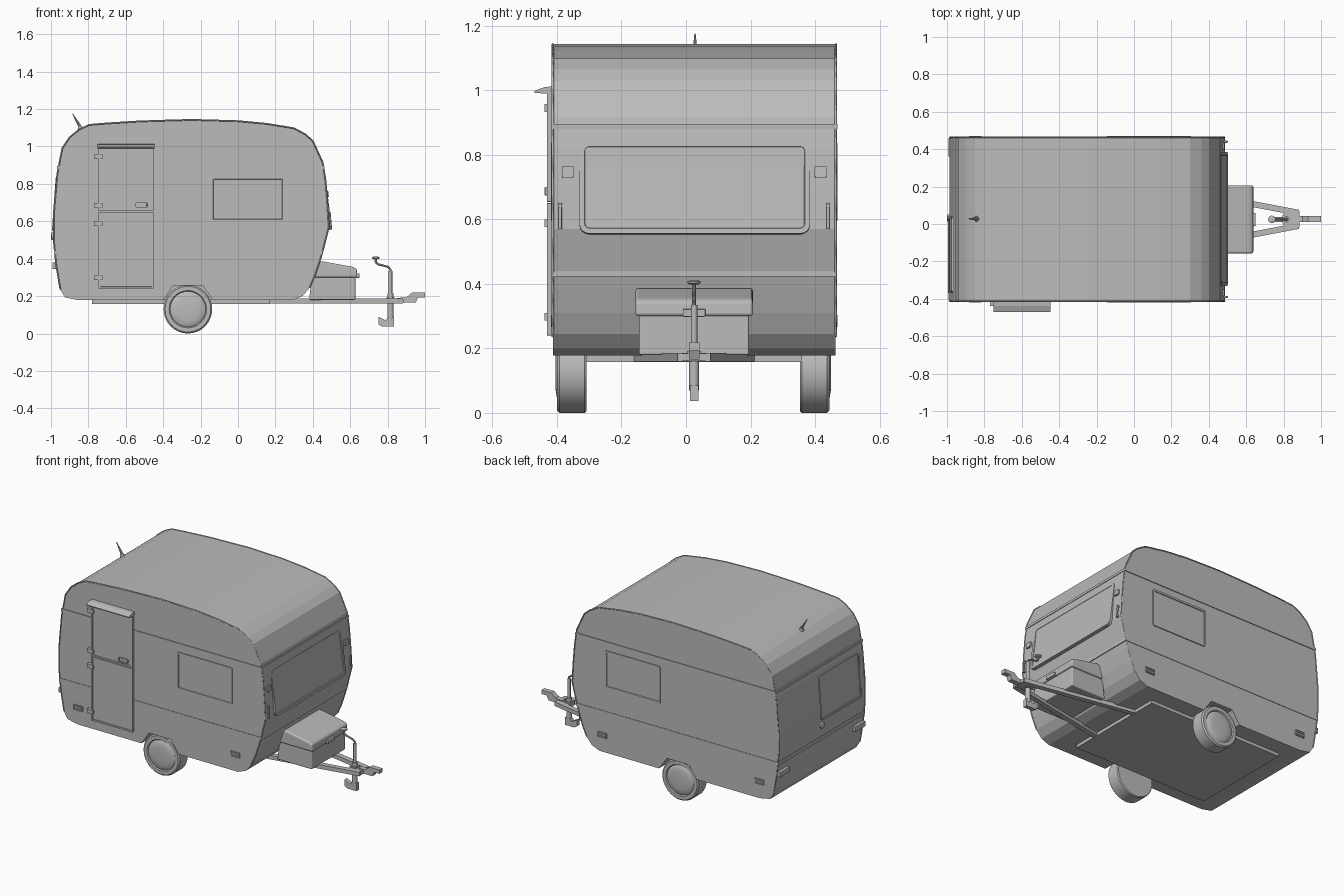
import bpy, bmesh, math
from mathutils import Vector, Matrix

if "Cube" in bpy.data.objects:
    bpy.data.objects.remove(bpy.data.objects["Cube"])

YC, Y0, Y1 = 0.025, -0.413, 0.464      # body centre line and side planes
grey = bpy.data.materials.new("light grey")
grey.diffuse_color = (0.5, 0.5, 0.5, 1)
grey.use_nodes = True
grey.node_tree.nodes["Principled BSDF"].inputs["Base Color"].default_value = grey.diffuse_color


def finish(name, bm, smooth=False):
    bmesh.ops.recalc_face_normals(bm, faces=bm.faces)
    me = bpy.data.meshes.new(name)
    bm.to_mesh(me)
    bm.free()
    me.materials.append(grey)
    ob = bpy.data.objects.new(name, me)
    bpy.context.collection.objects.link(ob)
    if smooth:
        bpy.ops.object.select_all(action='DESELECT')
        ob.select_set(True)
        bpy.context.view_layer.objects.active = ob
        bpy.ops.object.shade_smooth_by_angle(angle=math.radians(35))
    return ob


def box(name, x0, x1, y0, y1, z0, z1, bevel=0):
    bm = bmesh.new()
    m = Matrix.Translation(((x0 + x1) / 2, (y0 + y1) / 2, (z0 + z1) / 2)) @ Matrix.Diagonal((x1 - x0, y1 - y0, z1 - z0, 1))
    bmesh.ops.create_cube(bm, size=1, matrix=m)
    if bevel:
        bmesh.ops.bevel(bm, geom=bm.edges[:], offset=bevel, segments=2, affect='EDGES', profile=0.5)
    return finish(name, bm)


def prism(name, pts, y0, y1, bevel=0):
    """Extrude an x-z outline along y."""
    bm = bmesh.new()
    f = bm.faces.new([bm.verts.new((x, y0, z)) for x, z in pts])
    r = bmesh.ops.extrude_face_region(bm, geom=[f])
    bmesh.ops.translate(bm, vec=(0, y1 - y0, 0), verts=[v for v in r['geom'] if isinstance(v, bmesh.types.BMVert)])
    if bevel:
        bmesh.ops.bevel(bm, geom=bm.edges[:], offset=bevel, segments=3, affect='EDGES', profile=0.5)
    return finish(name, bm)


def panel(name, origin, u, v, w, h, thick, r=0.012, rim=0.012, sink=0.004):
    """Rounded plate with a raised rim, centred on origin, spanned by u and v."""
    u, v, o = Vector(u).normalized(), Vector(v).normalized(), Vector(origin)
    n = u.cross(v)
    pts = []
    for k, (sx, sy) in enumerate(((1, 1), (-1, 1), (-1, -1), (1, -1))):
        for i in range(5):
            a = math.radians(90 * k + 22.5 * i)
            pts.append((sx * (w / 2 - r) + r * math.cos(a), sy * (h / 2 - r) + r * math.sin(a)))
    bm = bmesh.new()
    f = bm.faces.new([bm.verts.new(o + u * a + v * b - n * 0.02) for a, b in pts])
    r_ = bmesh.ops.extrude_face_region(bm, geom=[f])
    top = [g for g in r_['geom'] if isinstance(g, bmesh.types.BMFace)][0]
    bmesh.ops.translate(bm, vec=n * (thick + 0.02), verts=top.verts[:])
    if rim:
        top.normal_update()
        bmesh.ops.inset_region(bm, faces=[top], thickness=rim, use_even_offset=True)
        bmesh.ops.inset_region(bm, faces=[top], thickness=0.002)
        bmesh.ops.translate(bm, vec=-n * sink, verts=top.verts[:])
    return finish(name, bm)


def lathe(name, prof, origin, axis, n=32):
    """Revolve (radius, height) points round an axis."""
    m = Matrix.Translation(origin) @ Vector(axis).to_track_quat('Z', 'Y').to_matrix().to_4x4()
    bm = bmesh.new()
    rings = [[bm.verts.new(m @ Vector((r * math.cos(2 * math.pi * i / n), r * math.sin(2 * math.pi * i / n), h)))
              for i in range(n)] for r, h in prof]
    for a, b in zip(rings, rings[1:]):
        for i in range(n):
            bm.faces.new((a[i], a[(i + 1) % n], b[(i + 1) % n], b[i]))
    bm.faces.new(rings[0])
    bm.faces.new(rings[-1])
    return finish(name, bm, True)


def rod(name, a, b, r0, r1=None, n=12):
    d = Vector(b) - Vector(a)
    return lathe(name, [(r0, 0), (r0 if r1 is None else r1, d.length)], a, d, n)


def bar(name, a, b, w, z0, z1):
    """Rectangular beam between two x-y points."""
    a, b = Vector(a), Vector(b)
    s = Vector((-(b - a).y, (b - a).x)).normalized() * w / 2
    bm = bmesh.new()
    f = bm.faces.new([bm.verts.new((p.x, p.y, z0)) for p in (a - s, b - s, b + s, a + s)])
    r = bmesh.ops.extrude_face_region(bm, geom=[f])
    bmesh.ops.translate(bm, vec=(0, 0, z1 - z0), verts=[v for v in r['geom'] if isinstance(v, bmesh.types.BMVert)])
    return finish(name, bm)


# Body shell with wheel arches
outline = [(-0.85, 0.178), (0.29, 0.178), (0.345, 0.20), (0.383, 0.245), (0.412, 0.31), (0.437, 0.385), (0.453, 0.44),
           (0.486, 0.57), (0.478, 0.70), (0.468, 0.82), (0.453, 0.915), (0.40, 1.03), (0.36, 1.065), (0.30, 1.098),
           (0.15, 1.122), (0.0, 1.136), (-0.25, 1.143), (-0.52, 1.135), (-0.70, 1.124), (-0.796, 1.116),
           (-0.85, 1.09), (-0.90, 1.05), (-0.94, 0.99), (-0.967, 0.85), (-0.986, 0.636), (-0.986, 0.50),
           (-0.973, 0.37), (-0.95, 0.235), (-0.925, 0.193)]
body = prism("body_shell", outline, Y0, Y1)
arch = [(-0.41, 0.16), (-0.345, 0.258), (-0.19, 0.258), (-0.12, 0.16)]
for a, b in ((Y0 - 0.05, Y0 + 0.13), (Y1 - 0.13, Y1 + 0.05)):
    cutter = prism("arch_cutter", arch, a, b)
    cutter.hide_render = True
    mod = body.modifiers.new("arch", 'BOOLEAN')
    mod.operation, mod.solver, mod.object = 'DIFFERENCE', 'EXACT', cutter
    bpy.context.view_layer.update()
    cut = bpy.data.meshes.new_from_object(body.evaluated_get(bpy.context.evaluated_depsgraph_get()))
    body.modifiers.clear()
    body.data = cut
    bpy.data.objects.remove(cutter)

# Edge trim round the upper outline, on both sides
for side, y in (("front", Y0), ("back", Y1)):
    cu = bpy.data.curves.new("edge_trim_" + side, 'CURVE')
    cu.dimensions, cu.bevel_depth, cu.bevel_resolution = '3D', 0.004, 0
    sp = cu.splines.new('POLY')
    pts = outline[3:-1]
    sp.points.add(len(pts) - 1)
    for p, (x, z) in zip(sp.points, pts):
        p.co = (x, y, z, 1)
    cu.materials.append(grey)
    bpy.context.collection.objects.link(bpy.data.objects.new("edge_trim_" + side, cu))

# Belt strips round the body
for nm, z0, z1, xr, xf in (("upper", 0.88, 0.895, -0.962, 0.457), ("lower", 0.422, 0.444, -0.981, 0.45)):
    t = 0.005 if nm == "upper" else 0.003
    box(nm + "_belt_strip", xr - t, xf + t, Y0 - t, Y1 + t, z0, z1)

# Side windows and vents
for side, y, s in (("front", Y0, 1), ("back", Y1, -1)):
    panel("side_window_" + side, (0.053, y, 0.717), (s, 0, 0), (0, 0, 1), 0.395, 0.24, 0.006)
    for x in (-0.848, 0.272):
        panel("side_vent_" + side, (x, y, 0.285), (s, 0, 0), (0, 0, 1), 0.066, 0.036, 0.006, 0.003, 0.004)
        for z in (0.278, 0.291):
            box("vent_slat", x - 0.028, x + 0.028, y - 0.006, y + 0.006, z - 0.003, z + 0.003)

# End windows
panel("front_window", (0.477, 0.027, 0.698), (0, 1, 0), (-0.035, 0, 0.28), 0.715, 0.288, 0.008, 0.03, 0.016)
panel("rear_window", (-0.977, -0.165, 0.69), (0, -1, 0), (0.02, 0, 0.28), 0.41, 0.28, 0.008, 0.02, 0.012)

# Front marker lights and grab handles, rear lights
for s in (-1, 1):
    y = YC + s * 0.392
    panel("marker_light", (0.474, y, 0.747), (0, 1, 0), (-0.035, 0, 0.3), 0.036, 0.036, 0.01, 0.004, 0)
    y = YC + s * 0.415
    rod("grab_handle", (0.497, y, 0.57), (0.49, y, 0.65), 0.005)
    for z in (0.578, 0.642):
        rod("grab_handle_mount", (0.46, y, z), (0.496, y, z), 0.006)
    y = YC + s * 0.385
    box("tail_light", -0.992, -0.95, y - 0.05, y + 0.05, 0.345, 0.38, 0.004)
lathe("rear_knob", [(0.02, 0), (0.02, 0.016), (0.012, 0.02)], (-0.98, 0.03, 0.52), (-1, 0, 0), 16)

# Two-part door, hinges, handle, rain hood
panel("door_lower", (-0.598, Y0, 0.445), (1, 0, 0), (0, 0, 1), 0.295, 0.41, 0.018, 0.004, 0.01)
panel("door_upper", (-0.598, Y0, 0.827), (1, 0, 0), (0, 0, 1), 0.295, 0.346, 0.018, 0.004, 0.01)
for z in (0.945, 0.687, 0.588, 0.298):
    box("door_hinge", -0.77, -0.725, -0.438, Y0 + 0.01, z - 0.012, z + 0.012)
panel("door_handle", (-0.515, Y0 - 0.012, 0.687), (1, 0, 0), (0, 0, 1), 0.065, 0.026, 0.012, 0.004, 0.004)
bm = bmesh.new()
rain = [(Y0, 1.012), (-0.438, 1.010), (-0.47, 0.998), (-0.47, 0.992), (-0.435, 0.99), (Y0, 0.99)]
f = bm.faces.new([bm.verts.new((-0.752, y, z)) for y, z in rain])
r = bmesh.ops.extrude_face_region(bm, geom=[f])
bmesh.ops.translate(bm, vec=(0.305, 0, 0), verts=[v for v in r['geom'] if isinstance(v, bmesh.types.BMVert)])
finish("door_rain_hood", bm)

# Wheels
tyre = [(0.02, 0), (0.125, 0), (0.13, 0.006), (0.13, 0.084), (0.122, 0.092), (0.1, 0.092), (0.095, 0.086), (0.085, 0.092), (0.06, 0.096), (0.02, 0.097)]
lathe("wheel_front", tyre, (-0.268, -0.308, 0.13), (0, -1, 0), 32)
lathe("wheel_back", tyre, (-0.268, 0.353, 0.13), (0, 1, 0), 32)

# Chassis and towing frame
box("chassis_plate", -0.78, 0.17, -0.31, 0.36, 0.158, 0.182)
for s in (-1, 1):
    bar("tow_rail", (0.13, YC + s * 0.178), (0.88, YC + s * 0.035), 0.032, 0.16, 0.186)
bar("tow_head_plate", (0.80, YC), (0.885, YC), 0.09, 0.163, 0.184)
prism("tow_coupling", [(0.85, 0.165), (0.95, 0.165), (0.962, 0.193), (1.0, 0.193), (1.0, 0.218), (0.93, 0.218), (0.90, 0.193), (0.85, 0.19)], 0.01, 0.042)

# Gas locker on the towing frame
prism("locker_box", [(0.38, 0.18), (0.627, 0.18), (0.627, 0.32), (0.40, 0.34)], YC - 0.17, YC + 0.17, 0.006)
prism("locker_lid", [(0.40, 0.30), (0.638, 0.30), (0.636, 0.345), (0.615, 0.356), (0.45, 0.386), (0.40, 0.386)], YC - 0.182, YC + 0.182, 0.009)
box("locker_latch", 0.63, 0.65, -0.01, 0.06, 0.298, 0.322, 0.003)

# Jockey stand with crank
X = 0.815
rod("stand_tube", (X, YC, 0.07), (X, YC, 0.215), 0.016, n=16)
rod("stand_upper_tube", (X, YC, 0.20), (X, YC, 0.335), 0.010)
box("stand_clamp", X - 0.022, X + 0.022, 0.003, 0.047, 0.16, 0.192)
prism("stand_foot", [(0.75, 0.05), (0.77, 0.037), (0.835, 0.037), (0.835, 0.085), (0.80, 0.085), (0.79, 0.07), (0.75, 0.09)], 0.012, 0.038)
path = [(X, 0.33), (X, 0.345), (0.80, 0.357), (0.75, 0.37), (0.737, 0.38), (0.737, 0.405)]
for a, b in zip(path, path[1:]):
    rod("stand_crank", (a[0], YC, a[1]), (b[0], YC, b[1]), 0.006, n=10)
lathe("crank_knob", [(0.014, 0), (0.02, 0.004), (0.02, 0.01), (0.01, 0.014)], (0.737, YC, 0.398), (0, 0, 1), 16)

# Roof aerial
lathe("aerial_base", [(0.016, 0), (0.012, 0.018)], (-0.84, 0.028, 1.088), (-0.3, 0, 1), 12)
rod("aerial", (-0.838, 0.028, 1.095), (-0.885, 0.028, 1.175), 0.010, 0.002, 8)
